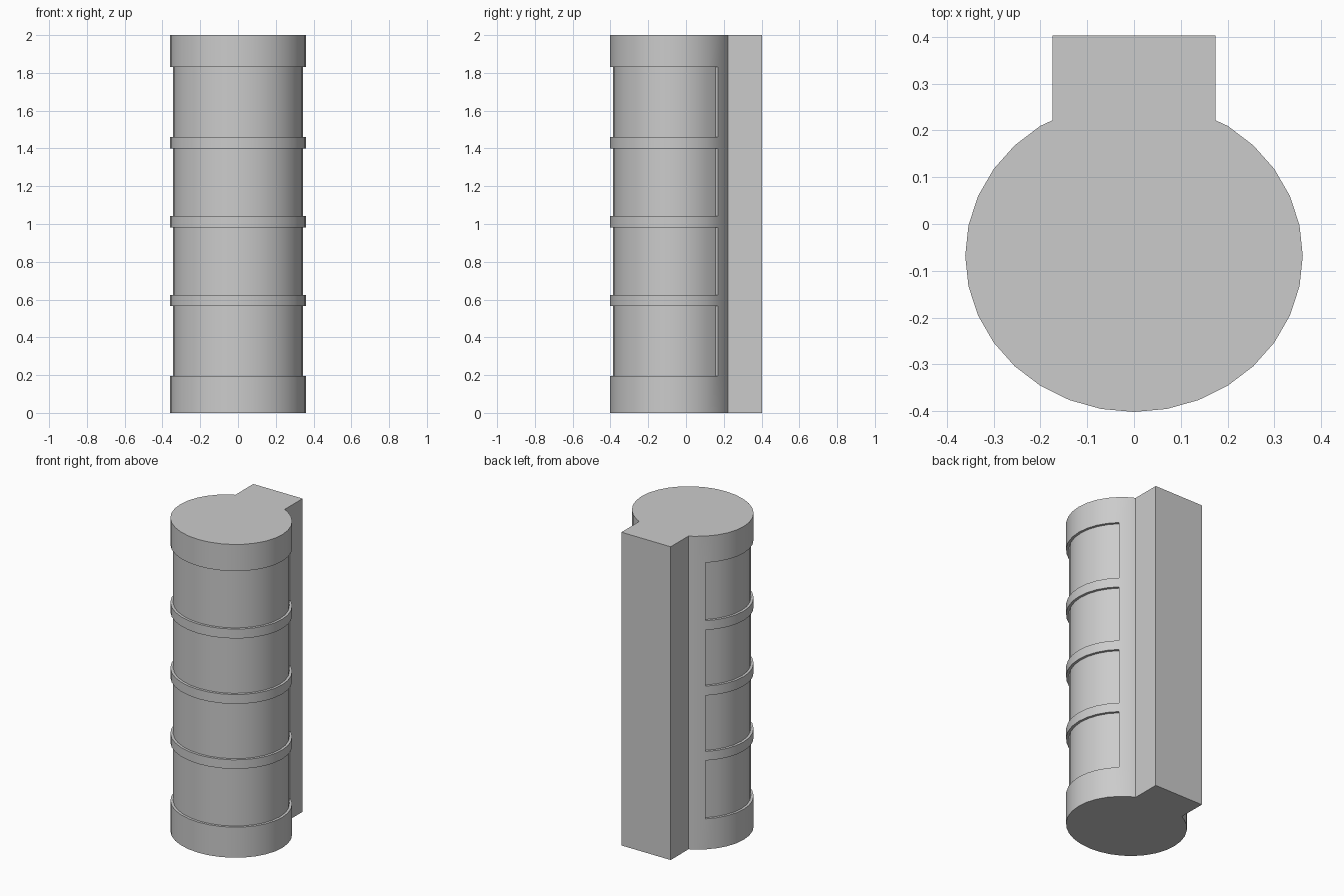
import bpy, bmesh, math

if "Cube" in bpy.data.objects:
    bpy.data.objects.remove(bpy.data.objects["Cube"])

CY, RX, RY, SIDES = -0.068, 0.361, 0.334, 32   # elliptical shaft
HALF, JOIN, BACK = 0.174, 0.222, 0.403         # rear block
DEPTH = 0.016                                  # panel recess depth
PANELS = [(0.195, 0.567), (0.625, 0.982), (1.042, 1.40), (1.46, 1.83)]


def ellipse_point(k, inset):
    a = 2 * math.pi * k / SIDES
    return ((RX - inset) * math.cos(a), CY + (RY - inset) * math.sin(a))


def profile(inset):
    """Keyhole outline; the front 270 degrees can be recessed."""
    pts = [(HALF, BACK), (-HALF, BACK), (-HALF, JOIN)]
    pts += [ellipse_point(11, 0), ellipse_point(12, 0)]
    pts += [ellipse_point(k, inset) for k in range(12, 37)]
    pts += [ellipse_point(36, 0), ellipse_point(37, 0), (HALF, JOIN)]
    return pts


# Stack of outlines: bands at full size, panels recessed between them
levels = [(0, 0)]
for lo, hi in PANELS:
    levels += [(lo, 0), (lo, DEPTH), (hi, DEPTH), (hi, 0)]
levels.append((2, 0))

bm = bmesh.new()
rings = [[bm.verts.new((x, y, z)) for x, y in profile(inset)] for z, inset in levels]
for a, b in zip(rings, rings[1:]):
    for i in range(len(a)):
        j = (i + 1) % len(a)
        bm.faces.new((a[i], a[j], b[j], b[i]))

# End caps
bm.faces.new(rings[0][::-1])
bm.faces.new(rings[-1])
bmesh.ops.remove_doubles(bm, verts=bm.verts[:], dist=1e-5)
bmesh.ops.recalc_face_normals(bm, faces=bm.faces[:])

mesh = bpy.data.meshes.new("banded_column")
bm.to_mesh(mesh)
bm.free()
column = bpy.data.objects.new("banded_column", mesh)
bpy.context.collection.objects.link(column)
bpy.context.view_layer.objects.active = column
column.select_set(True)
bpy.ops.object.shade_smooth_by_angle(angle=math.radians(25))
